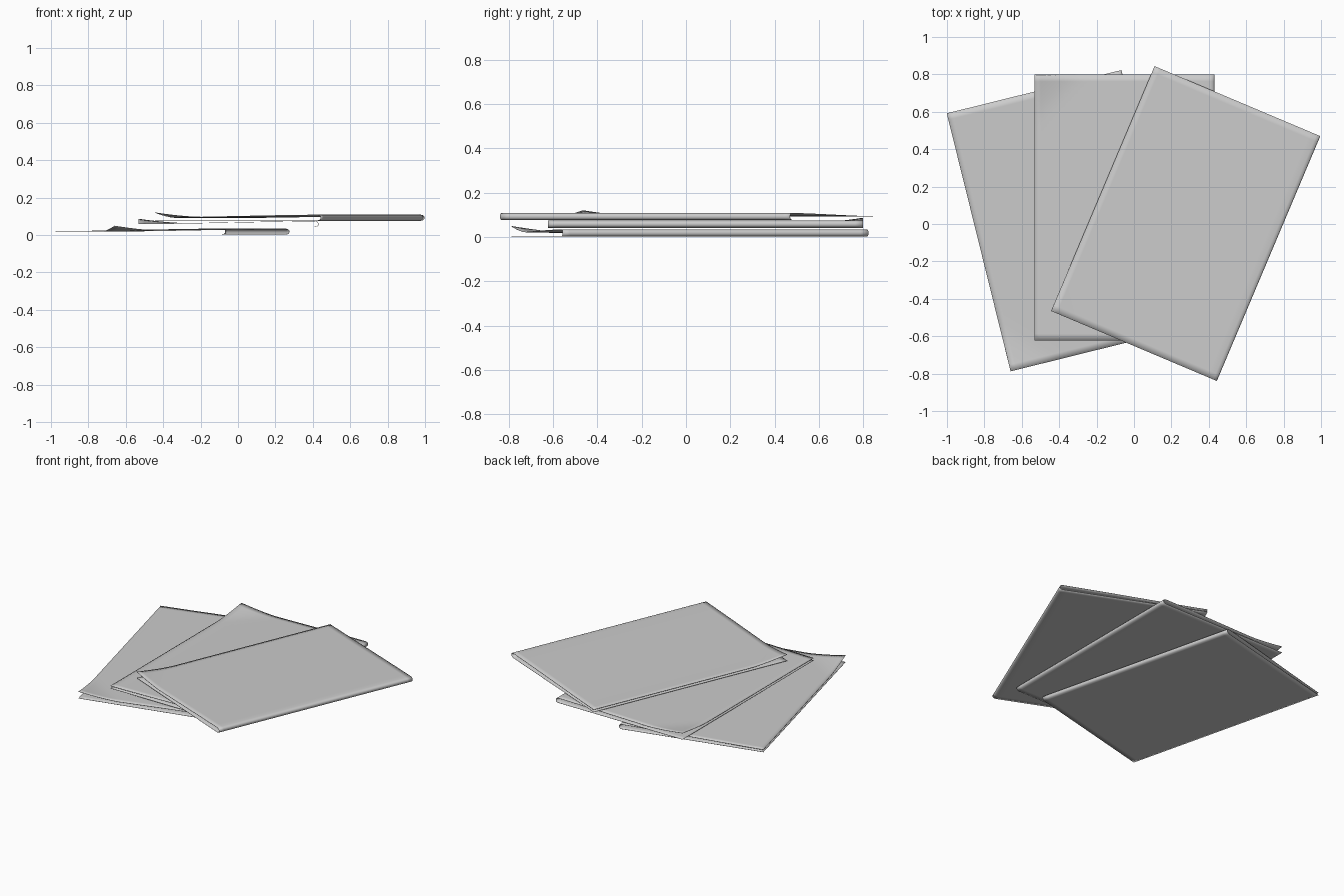
import bpy, bmesh, math

if "Cube" in bpy.data.objects:
    bpy.data.objects.remove(bpy.data.objects["Cube"])

W, L = 0.961, 1.421          # folded page size
ROWS, COLS = 40, 28


def fold_profile():
    """Cross-section of a folded sheet: lower page, spine fold, upper page."""
    h = W / 2
    lower = [(-h + (W - 0.02) * i / COLS, 0.002) for i in range(COLS + 1)]
    spine = [(h - 0.006, 0.005), (h, 0.012), (h, 0.023), (h - 0.006, 0.030)]
    upper = []
    for i in range(COLS + 1):
        t = i / COLS
        s = t * t * (3 - 2 * t)
        upper.append((h - 0.02 - (W - 0.02) * t, 0.033 - 0.015 * (0.5 * t + 0.5 * s)))
    return lower + spine + upper, len(lower + spine)


def folded_leaflet(name, centre, angle, z, curl_end, curl_height):
    profile, first_upper = fold_profile()
    bm = bmesh.new()
    grid = []
    for r in range(ROWS + 1):
        v = -L / 2 + L * r / ROWS
        row = []
        for k, (u, w) in enumerate(profile):
            # lifted corner of the upper page
            if k >= first_upper:
                d = (u + W / 2) + (L / 2 - curl_end * v)
                w += curl_height * max(0, 1 - d / 0.27) ** 1.5
            row.append(bm.verts.new((u, v, w)))
        grid.append(row)
    for a, b in zip(grid, grid[1:]):
        for k in range(len(profile) - 1):
            bm.faces.new((a[k], b[k], b[k + 1], a[k + 1]))
    bmesh.ops.recalc_face_normals(bm, faces=bm.faces)
    # upper page should face up
    bm.faces.ensure_lookup_table()
    if bm.faces[len(profile) - 2].normal.z < 0:
        bmesh.ops.reverse_faces(bm, faces=bm.faces)
    mesh = bpy.data.meshes.new(name)
    bm.to_mesh(mesh)
    bm.free()
    ob = bpy.data.objects.new(name, mesh)
    bpy.context.collection.objects.link(ob)
    ob.location = (centre[0], centre[1], z)
    ob.rotation_euler.z = math.radians(angle)
    # paper thickness
    paper = ob.modifiers.new("paper", 'SOLIDIFY')
    paper.thickness = 0.002
    paper.offset = 0
    bpy.ops.object.select_all(action='DESELECT')
    ob.select_set(True)
    bpy.context.view_layer.objects.active = ob
    bpy.ops.object.shade_smooth_by_angle(angle=math.radians(50))
    return ob


# three leaflets fanned out in a stack
folded_leaflet("bottom_leaflet", (-0.364, 0.0175), 13.9, 0.001, -1, 0.030)
folded_leaflet("middle_leaflet", (-0.052, 0.0875), 0.0, 0.041, 1, 0.027)
folded_leaflet("top_leaflet", (0.276, 0.0025), -22.9, 0.075, -1, 0.027)
